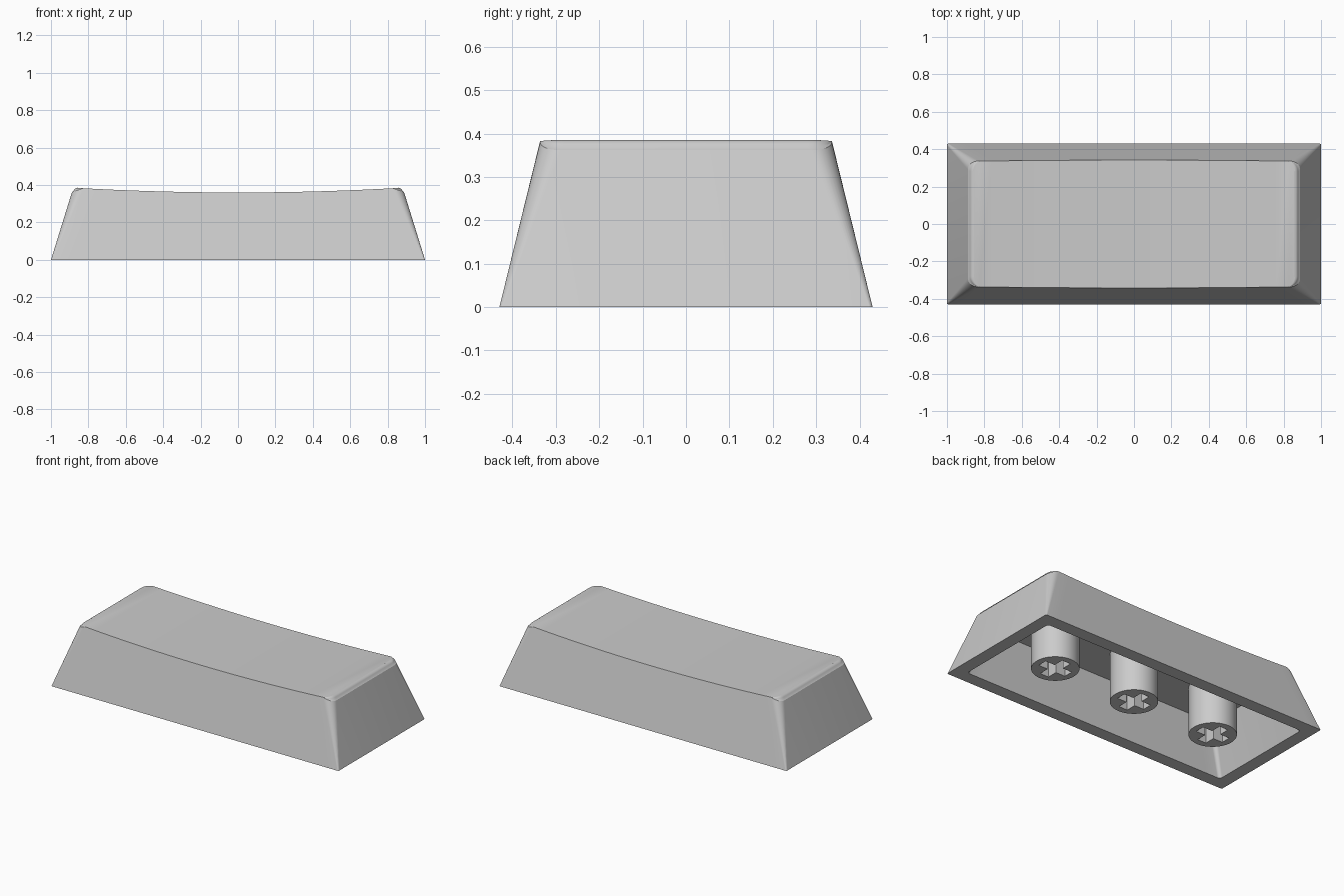
import bpy, bmesh
from math import cos, sin, pi, radians

cube = bpy.data.objects.get("Cube")
if cube:
    bpy.data.objects.remove(cube, do_unlink=True)

ARC, SPAN = 8, 24        # corner and long-edge subdivisions
FILLET = 0.024           # rounding along the short top edges

plastic = bpy.data.materials.new("grey plastic")
plastic.use_nodes = True
GREY = (0.6, 0.6, 0.6, 1)
plastic.diffuse_color = GREY
plastic.node_tree.nodes["Principled BSDF"].inputs["Base Color"].default_value = GREY


def make_object(name, bm):
    bmesh.ops.remove_doubles(bm, verts=bm.verts, dist=0.0002)
    bmesh.ops.recalc_face_normals(bm, faces=bm.faces)
    mesh = bpy.data.meshes.new(name)
    bm.to_mesh(mesh)
    bm.free()
    obj = bpy.data.objects.new(name, mesh)
    mesh.materials.append(plastic)
    bpy.context.collection.objects.link(obj)
    return obj


def smooth(obj):
    bpy.ops.object.select_all(action='DESELECT')
    obj.select_set(True)
    bpy.context.view_layer.objects.active = obj
    bpy.ops.object.shade_smooth_by_angle(angle=radians(32))


def half_outline():
    """Front half of a rounded rectangle: (position along edge, normal angle)."""
    left = [(-1, pi + pi / 2 * i / ARC) for i in range(ARC + 1)]
    edge = [(-1 + 2 * i / SPAN, 1.5 * pi) for i in range(1, SPAN)]
    right = [(1, 1.5 * pi + pi / 2 * i / ARC) for i in range(ARC + 1)]
    return left + edge + right


def add_ring(bm, point):
    front = [point(t, a) for t, a in half_outline()]
    back = [(x, -y, z) for x, y, z in reversed(front)]
    return [bm.verts.new(p) for p in front + back]


def rounded(t, a, hx, hy, r):
    return t * (hx - r) + r * cos(a), -(hy - r) + r * sin(a)


def dish(x):
    return 0.36 + 0.033 * x * x


def outer(t, a, z):
    return rounded(t, a, 1 - 0.31 * z, 0.43 - 0.245 * z, 0.008 + 0.12 * z)


def top_point(turn):
    """Point on the top edge; turn goes from the wall (0) to the dish (pi/2)."""
    def point(t, a):
        x, y = outer(t, a, 0.37)
        x, y = outer(t, a, dish(x))
        size = FILLET * abs(cos(a))
        inset = size * (1 - cos(turn))
        z = dish(x) - size * (1 - sin(turn))
        if turn == 0:
            x, y = outer(t, a, z)
        return x - inset * cos(a), y - inset * sin(a), z
    return point


def bridge(bm, low, high):
    n = len(low)
    for i in range(n):
        j = (i + 1) % n
        bm.faces.new((low[i], low[j], high[j], high[i]))


def cap(bm, ring):
    n = len(ring)
    for i in range(n // 2 - 1):
        bm.faces.new((ring[i], ring[i + 1], ring[n - 2 - i], ring[n - 1 - i]))


# Hollow cap: cavity ceiling, rim, sloping walls, rounded ends, dished top
bm = bmesh.new()
rings = [
    add_ring(bm, lambda t, a: (*rounded(t, a, 0.82, 0.30, 0.03), 0.30)),
    add_ring(bm, lambda t, a: (*rounded(t, a, 0.92, 0.35, 0.02), 0)),
    add_ring(bm, lambda t, a: (*outer(t, a, 0), 0)),
]
rings += [add_ring(bm, top_point(pi / 2 * i / 5)) for i in range(6)]
for low, high in zip(rings, rings[1:]):
    bridge(bm, low, high)
cap(bm, rings[0])
cap(bm, rings[-1])
smooth(make_object("cap_shell", bm))


def prism(name, outline, z0, z1):
    bm = bmesh.new()
    low = [bm.verts.new((x, y, z0)) for x, y in outline]
    high = [bm.verts.new((x, y, z1)) for x, y in outline]
    bridge(bm, low, high)
    bm.faces.new(low)
    bm.faces.new(high)
    return make_object(name, bm)


# Three round stems under the ceiling, each with a cross-shaped socket
L, W = 0.095, 0.03
quarter = [(L, -W), (L, W), (W, W)]
cross = []
for turn in range(4):
    cross += quarter
    quarter = [(-y, x) for x, y in quarter]

for side, cx in (("right", -0.573), ("middle", 0), ("left", 0.573)):
    circle = [(cx + 0.135 * cos(2 * pi * i / 48), 0.135 * sin(2 * pi * i / 48))
              for i in range(48)]
    stem = prism(side + "_stem", circle, 0, 0.31)
    cutter = prism("socket_cutter", [(cx + x, y) for x, y in cross], -0.05, 0.22)
    cutter.hide_render = True
    cut = stem.modifiers.new("socket", 'BOOLEAN')
    cut.operation = 'DIFFERENCE'
    cut.solver = 'EXACT'
    cut.object = cutter
    bpy.context.view_layer.objects.active = stem
    bpy.ops.object.modifier_apply(modifier=cut.name)
    bpy.data.objects.remove(cutter, do_unlink=True)
    smooth(stem)
